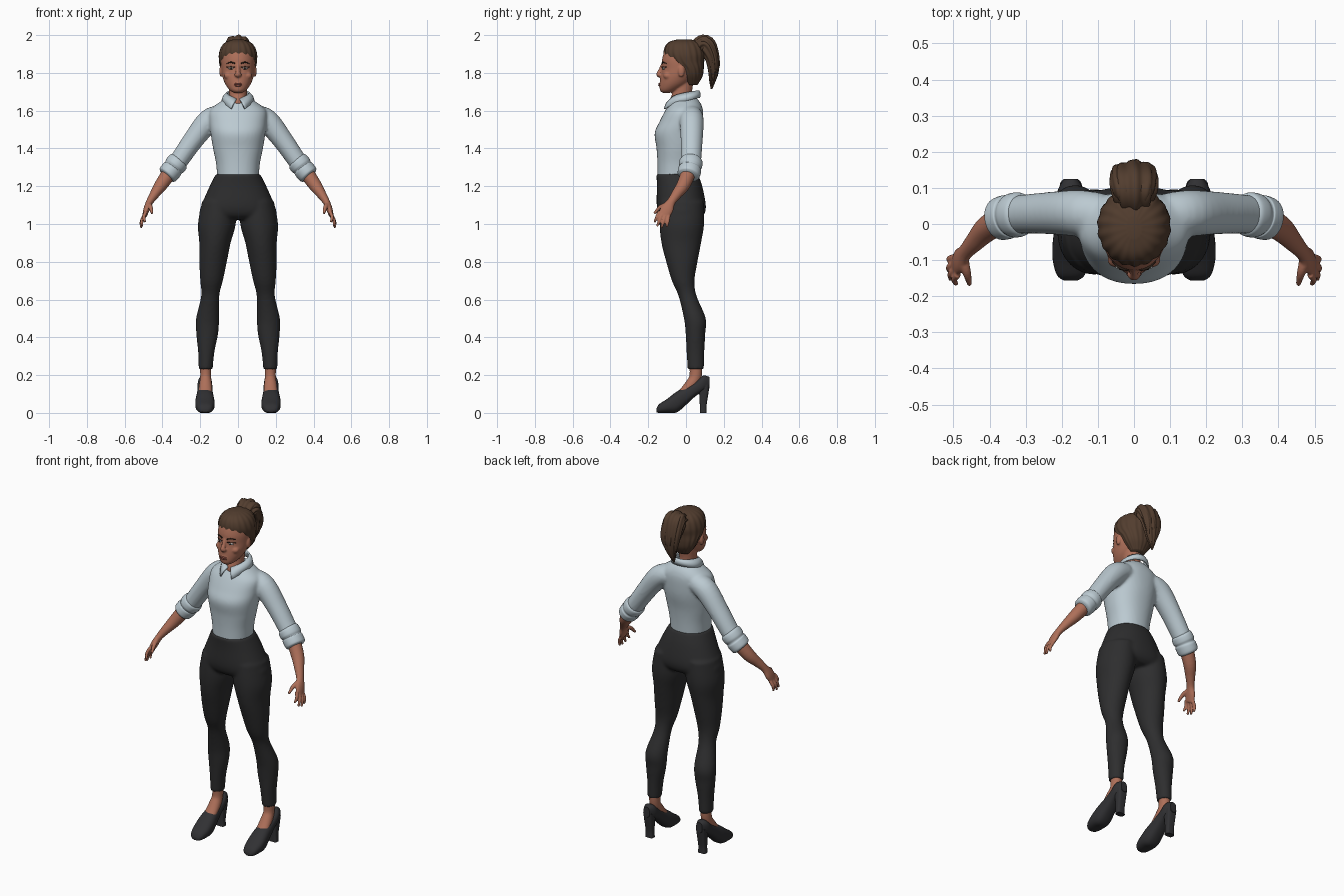
import bpy, bmesh, math
from mathutils import Vector, Matrix

cube = bpy.data.objects.get("Cube")
if cube:
    bpy.data.objects.remove(cube, do_unlink=True)

X, Y, Z = Vector((1, 0, 0)), Vector((0, 1, 0)), Vector((0, 0, 1))


def material(name, r, g, b):
    m = bpy.data.materials.new(name)
    m.use_nodes = True
    m.diffuse_color = (r, g, b, 1)
    m.node_tree.nodes["Principled BSDF"].inputs["Base Color"].default_value = (r, g, b, 1)
    return m


skin = material("skin", .42, .16, .10)
cloth = material("pale blue cloth", .50, .59, .64)
trouser = material("charcoal cloth", .027, .027, .028)
leather = material("black leather", .03, .03, .033)
hair = material("brown hair", .085, .047, .028)
lip = material("lips", .30, .09, .065)
white = material("eye white", .65, .62, .6)
dark = material("dark brown", .025, .015, .01)


def resample(rings, steps=5):
    """Catmull-Rom interpolation of (x, y, z, radius a, radius b) rings."""
    p = [rings[0]] + list(rings) + [rings[-1]]
    out = []
    for i in range(1, len(p) - 2):
        for s in range(steps):
            t = s / steps
            out.append([.5 * (2 * b + (c - a) * t + (2 * a - 5 * b + 4 * c - d) * t * t
                              + (3 * b - a - 3 * c + d) * t ** 3)
                        for a, b, c, d in zip(p[i - 1], p[i], p[i + 1], p[i + 2])])
    return out + [list(rings[-1])]


def loft(bm, rings, axes=None, ref=Y, n=32, power=2, ripple=0, waves=0):
    """Skin rings; axes fixes the ring plane, otherwise rings follow the path."""
    rings = resample(rings)
    pts = [Vector(r[:3]) for r in rings]
    loops = []
    for i, r in enumerate(rings):
        if axes:
            u, v = axes
        else:
            t = (pts[min(i + 1, len(pts) - 1)] - pts[max(i - 1, 0)]).normalized()
            u = (ref - t * ref.dot(t)).normalized()
            v = t.cross(u)
        loop = []
        for k in range(n):
            a = 2 * math.pi * k / n
            c, s = math.cos(a), math.sin(a)
            w = 1 + ripple * math.cos(waves * a + i * .12)
            c = math.copysign(abs(c) ** (2 / power), c) * w
            s = math.copysign(abs(s) ** (2 / power), s) * w
            loop.append(bm.verts.new(pts[i] + u * c * max(r[3], .002) + v * s * max(r[4], .002)))
        loops.append(loop)
    for a, b in zip(loops, loops[1:]):
        for k in range(n):
            bm.faces.new((a[k], a[(k + 1) % n], b[(k + 1) % n], b[k]))
    bm.faces.new(loops[0])
    bm.faces.new(loops[-1])


def stack(bm, levels, **kw):
    """Horizontal rings given as (z, x, y, half width, half depth)."""
    loft(bm, [(x, y, z, a, b) for z, x, y, a, b in levels], axes=(X, Y), **kw)


def ball(bm, center, radii):
    bmesh.ops.create_uvsphere(bm, u_segments=24, v_segments=14, radius=1,
                              matrix=Matrix.Translation(center) @ Matrix.Diagonal((*radii, 1)))


def mirror(bm):
    """Copy everything built so far to the other side."""
    new = bmesh.ops.duplicate(bm, geom=bm.verts[:] + bm.edges[:] + bm.faces[:])["geom"]
    for v in new:
        if isinstance(v, bmesh.types.BMVert):
            v.co.x = -v.co.x


def finish(bm, name, mat, voxel=0, relax=4, sharp=False):
    bmesh.ops.recalc_face_normals(bm, faces=bm.faces[:])
    me = bpy.data.meshes.new(name)
    bm.to_mesh(me)
    bm.free()
    me.materials.append(mat)
    ob = bpy.data.objects.new(name, me)
    bpy.context.collection.objects.link(ob)
    me.polygons.foreach_set("use_smooth", [True] * len(me.polygons))
    if voxel:
        m = ob.modifiers.new("Fuse", "REMESH")
        m.mode, m.voxel_size, m.use_smooth_shade = "VOXEL", voxel, True
        s = ob.modifiers.new("Relax", "SMOOTH")
        s.factor, s.iterations = .5, relax
    if sharp:
        bpy.ops.object.select_all(action="DESELECT")
        ob.select_set(True)
        bpy.context.view_layer.objects.active = ob
        bpy.ops.object.shade_smooth_by_angle(angle=math.radians(40))
    return ob


# Trousers: two legs fused with the hips
bm = bmesh.new()
stack(bm, [(1.12, .1, -.022, .09, .115), (1, .112, -.022, .1, .118), (.9, .122, -.025, .083, .105),
           (.8, .132, -.022, .073, .083), (.7, .14, -.015, .06, .06), (.62, .147, .008, .048, .048),
           (.5, .161, .047, .061, .058), (.42, .163, .05, .058, .052), (.32, .168, .05, .043, .047),
           (.23, .171, .052, .037, .043)])
mirror(bm)
stack(bm, [(1.265, 0, -.047, .117, .11), (1.2, 0, -.034, .15, .12), (1.1, 0, -.025, .193, .13),
           (1.05, 0, -.022, .2, .118), (1.025, 0, -.02, .13, .09)], n=48, power=2.2)
finish(bm, "trousers", trouser, .009)

# Shirt: torso fused with sleeves
bm = bmesh.new()
loft(bm, [(.09, .025, 1.575, .06, .055), (.155, .03, 1.545, .064, .062), (.24, .03, 1.44, .058, .054),
          (.32, .026, 1.325, .053, .049), (.345, .02, 1.295, .05, .046)])
mirror(bm)
stack(bm, [(1.23, 0, -.047, .109, .103), (1.32, 0, -.045, .116, .106), (1.4, 0, -.043, .132, .113),
           (1.48, 0, -.04, .145, .126), (1.54, 0, -.025, .152, .116), (1.6, 0, -.01, .15, .1),
           (1.64, 0, -.003, .105, .08), (1.67, 0, -.005, .056, .058)], n=48, power=2.2)
finish(bm, "shirt", cloth, .008, 6)

# Rolled sleeve cuffs
bm = bmesh.new()
loft(bm, [(.308, .028, 1.34, .045, .045), (.315, .027, 1.332, .06, .056), (.333, .024, 1.31, .062, .058),
          (.343, .022, 1.297, .056, .053), (.35, .02, 1.288, .061, .056), (.372, .014, 1.262, .059, .054),
          (.379, .012, 1.254, .046, .044)])
mirror(bm)
finish(bm, "sleeve_cuffs", cloth)

# Collar: folded band with two front points
bm = bmesh.new()
grid, cols = [], 48
for i in range(cols + 1):
    t = i / cols
    f = abs(2 * t - 1)
    top, low = [g + t * 2 * (math.pi - g) for g in (.14, .45)]
    zt = 1.708 - .045 * f ** 2
    a = Vector((.06 * math.sin(top), -.008 - .077 * math.cos(top), zt))
    b = Vector((.088 * math.sin(low), -.005 - (.08 + .045 * f ** 3) * math.cos(low),
                zt - .04 - .012 * f ** 6))
    mid = (a + b) / 2 + Vector((math.sin(top), -math.cos(top), .5)) * .006
    grid.append([bm.verts.new(p) for p in (a, mid, b)])
for p, q in zip(grid, grid[1:]):
    for k in range(2):
        bm.faces.new((p[k], q[k], q[k + 1], p[k + 1]))
collar = finish(bm, "collar", cloth)
collar.modifiers.new("Thickness", "SOLIDIFY").thickness = .009

# Forearms and hands
bm = bmesh.new()
loft(bm, [(.35, .02, 1.29, .04, .04), (.405, -.012, 1.21, .036, .035), (.44, -.048, 1.16, .028, .026),
          (.467, -.078, 1.118, .023, .019), (.483, -.1, 1.08, .034, .017), (.494, -.117, 1.045, .03, .012)])
knuckles = Vector((.488, -.14, 1.065)), Vector((.496, -.092, 1.042))
tips = [(.492, -.167, 1.01), (.508, -.153, .988), (.513, -.13, .98), (.51, -.102, .984)]
for i, tip in enumerate(tips):
    base = knuckles[0].lerp(knuckles[1], i / 3)
    bend = (base + Vector(tip)) / 2 + X * .008
    loft(bm, [(*base, .01, .01), (*bend, .0095, .009), (*tip, .006, .006)], n=12)
loft(bm, [(.475, -.092, 1.105, .016, .014), (.463, -.135, 1.09, .012, .011),
          (.455, -.168, 1.055, .007, .007)], ref=X, n=12)
mirror(bm)
finish(bm, "forearms_and_hands", skin, .004, 2)

# Ankles and insteps
bm = bmesh.new()
loft(bm, [(.171, .052, .26, .03, .034), (.171, .05, .19, .029, .032), (.172, .022, .145, .034, .03),
          (.173, -.03, .095, .036, .02)], ref=X)
mirror(bm)
finish(bm, "ankles", skin)

# Pumps: profile lofted from toe to heel cup, given as (y, bottom, top, half width)
bm = bmesh.new()
shoe = [(-.157, .004, .022, .018), (-.142, 0, .046, .038), (-.1, 0, .074, .05), (-.05, .002, .112, .05),
        (0, .042, .138, .043), (.05, .088, .164, .039), (.09, .112, .197, .037), (.125, .13, .19, .02)]
loft(bm, [(.175, y, (lo + hi) / 2, w, (hi - lo) / 2) for y, lo, hi, w in shoe], axes=(X, Z), power=2.5)
stack(bm, [(.15, .175, .095, .031, .03), (.1, .175, .094, .027, .024), (.04, .175, .091, .023, .018),
           (0, .175, .091, .025, .018)], power=3.5)
mirror(bm)
finish(bm, "shoes", leather, sharp=True)

# Head with neck, nose and ears
bm = bmesh.new()
ball(bm, (.09, -.025, 1.808), (.009, .017, .03))
ball(bm, (.01, -.142, 1.79), (.01, .01, .008))
ball(bm, (.05, -.098, 1.785), (.024, .022, .02))
mirror(bm)
stack(bm, [(1.694, 0, -.105, .02, .018), (1.708, 0, -.09, .043, .048), (1.74, 0, -.064, .067, .075),
           (1.78, 0, -.045, .082, .09), (1.82, 0, -.03, .088, .098), (1.87, 0, -.025, .09, .102),
           (1.92, 0, -.02, .08, .09), (1.95, 0, -.02, .05, .06)], n=48)
stack(bm, [(1.6, 0, -.022, .047, .06), (1.65, 0, -.025, .048, .06), (1.7, 0, -.02, .047, .052),
           (1.78, 0, -.01, .05, .055)])
loft(bm, [(0, -.122, 1.845, .009, .01), (0, -.136, 1.815, .011, .01), (0, -.146, 1.792, .014, .011),
          (0, -.138, 1.78, .009, .008)], ref=X, n=16)
ball(bm, (0, -.13, 1.738), (.026, .014, .014))
ball(bm, (0, -.122, 1.708), (.02, .015, .012))
finish(bm, "head", skin, .005, 3)

# Lips
bm = bmesh.new()
for z, h in ((1.742, .005), (1.734, .006)):
    ball(bm, (0, -.139, z), (.021, .008, h))
finish(bm, "lips", lip)

# Eyes and brows
for name, mat, y, size in (("eyes", white, -.118, (.016, .008, .006)),
                           ("irises", dark, -.1235, (.006, .004, .0055))):
    bm = bmesh.new()
    ball(bm, (.036, y, 1.824), size)
    mirror(bm)
    finish(bm, name, mat)
bm = bmesh.new()
for z, r, lift in ((1.831, .0022, .002), (1.85, .0036, .006)):
    loft(bm, [(.016, -.127, z, r, r), (.038, -.122, z + lift, r, r), (.06, -.104, z, r / 2, r / 2)],
         ref=Z, n=10)
mirror(bm)
finish(bm, "brows_and_lashes", dark)

# Swept-back hair with strand ridges
bm = bmesh.new()
stack(bm, [(1.735, 0, .03, .04, .03), (1.78, 0, .03, .075, .056), (1.82, 0, .023, .091, .07),
           (1.86, 0, 0, .099, .095), (1.9, 0, -.008, .1, .108), (1.94, 0, -.01, .087, .099),
           (1.966, 0, -.01, .06, .074), (1.978, 0, -.01, .02, .03)], n=96, ripple=.02, waves=18)
finish(bm, "hair", hair)

# Ponytail: main lock, side locks and tie
bm = bmesh.new()
loft(bm, [(0, .04, 1.89, .035, .03), (0, .07, 1.94, .053, .043), (0, .105, 1.945, .064, .05),
          (0, .138, 1.88, .058, .037), (0, .145, 1.81, .04, .027), (-.008, .14, 1.76, .024, .017),
          (-.015, .135, 1.715, .004, .004)], ref=X, n=72, ripple=.08, waves=9)
for x, dy, drop in ((-.034, .012, 1.75), (.03, .016, 1.77), (.002, .024, 1.79)):
    loft(bm, [(x * .5, .06, 1.95, .02, .02), (x, .1, 1.97, .026, .024), (x * 1.1, .132 + dy / 2, 1.91, .028, .022),
              (x, .14 + dy, 1.84, .022, .015), (x * .6, .138 + dy / 2, drop, .004, .004)],
         ref=X, n=32, ripple=.07, waves=6)
finish(bm, "ponytail", hair)
